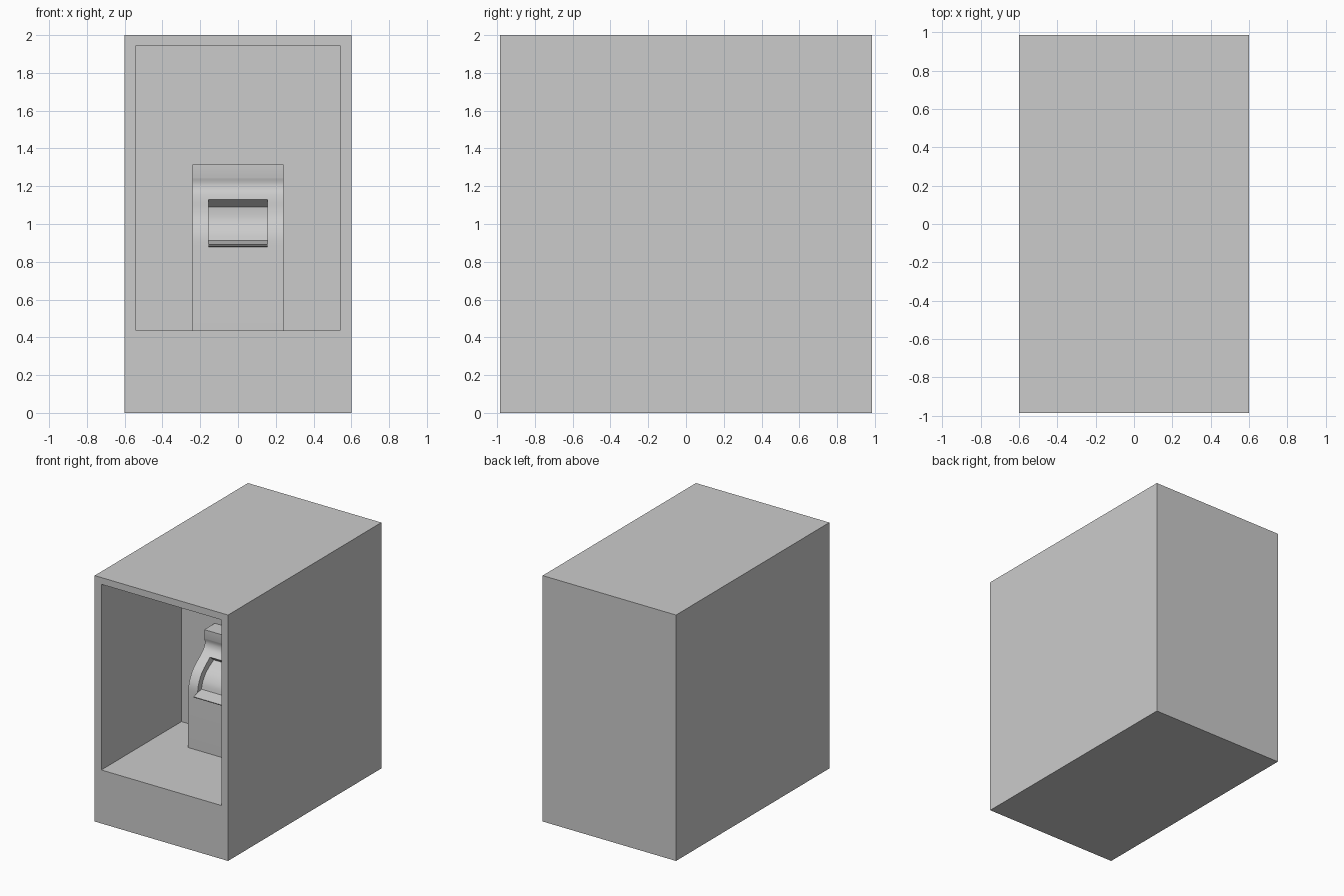
import bpy
import bmesh
from mathutils import Vector

if "Cube" in bpy.data.objects:
    bpy.data.objects.remove(bpy.data.objects["Cube"])


def finish(bm, name):
    bmesh.ops.recalc_face_normals(bm, faces=bm.faces)
    mesh = bpy.data.meshes.new(name)
    bm.to_mesh(mesh)
    bm.free()
    obj = bpy.data.objects.new(name, mesh)
    bpy.context.collection.objects.link(obj)
    return obj


def prism(name, profile, half_width):
    """Extrude a (y, z) profile across x."""
    bm = bmesh.new()
    face = bm.faces.new([bm.verts.new((-half_width, y, z)) for y, z in profile])
    ext = bmesh.ops.extrude_face_region(bm, geom=[face])
    verts = [v for v in ext["geom"] if isinstance(v, bmesh.types.BMVert)]
    bmesh.ops.translate(bm, verts=verts, vec=(2 * half_width, 0, 0))
    return finish(bm, name)


def spline(pts, steps=4):
    """Smooth curve through the points."""
    p = [Vector(q) for q in [pts[0]] + pts + [pts[-1]]]
    out = []
    for a, b, c, d in zip(p, p[1:], p[2:], p[3:]):
        for i in range(steps):
            t = i / steps
            out.append(tuple(0.5 * (2 * b + (c - a) * t + (2 * a - 5 * b + 4 * c - d) * t**2
                                    + (3 * b - a - 3 * c + d) * t**3)))
    return out + [pts[-1]]


# Cabinet shell: rings run from the back, round the front rim, into the niche
FRONT, BACK, NICHE = -0.985, 0.985, 0.045
bm = bmesh.new()
rings = []
for y, hx, z0, z1 in [(BACK, 0.6, 0, 2), (FRONT, 0.6, 0, 2),
                      (FRONT, 0.54, 0.435, 1.945), (NICHE, 0.54, 0.435, 1.945)]:
    rings.append([bm.verts.new((x, y, z)) for x, z in
                  [(-hx, z0), (hx, z0), (hx, z1), (-hx, z1)]])
for a, b in zip(rings, rings[1:]):
    for i in range(4):
        j = (i + 1) % 4
        bm.faces.new((a[i], a[j], b[j], b[i]))
bm.faces.new(rings[0])
bm.faces.new(rings[-1])
finish(bm, "cabinet")

# Pedestal inside the niche, with a curved shoulder
shoulder = spline([(-0.297, 0.85), (-0.292, 0.93), (-0.275, 0.985), (-0.242, 1.04),
                   (-0.195, 1.085), (-0.135, 1.13), (-0.095, 1.17),
                   (-0.083, 1.21), (-0.09, 1.245)])
pedestal = prism("pedestal", [(NICHE, 0.435), (-0.297, 0.435)] + shoulder
                 + [(-0.09, 1.315), (NICHE, 1.315)], 0.24)

# Recessed window cut into the shoulder
recess = spline([(-0.245, 0.912), (-0.23, 0.965), (-0.192, 1.02),
                 (-0.14, 1.06), (-0.088, 1.09)])
cutter = prism("recess_cutter", [(-0.4, 0.88)] + recess
               + [(-0.135, 1.13), (-0.175, 1.17), (-0.4, 1.17)], 0.157)
cutter.hide_render = True
mod = pedestal.modifiers.new("recess", "BOOLEAN")
mod.operation, mod.solver, mod.object = "DIFFERENCE", "EXACT", cutter
bpy.context.view_layer.objects.active = pedestal
pedestal.select_set(True)
bpy.ops.object.modifier_apply(modifier=mod.name)
bpy.data.objects.remove(cutter)
bpy.ops.object.shade_smooth_by_angle()

# Thin ledge projecting below the window
prism("window_ledge", [(-0.35, 0.891), (-0.235, 0.914), (-0.235, 0.88),
                       (-0.297, 0.878), (-0.348, 0.884)], 0.157)
